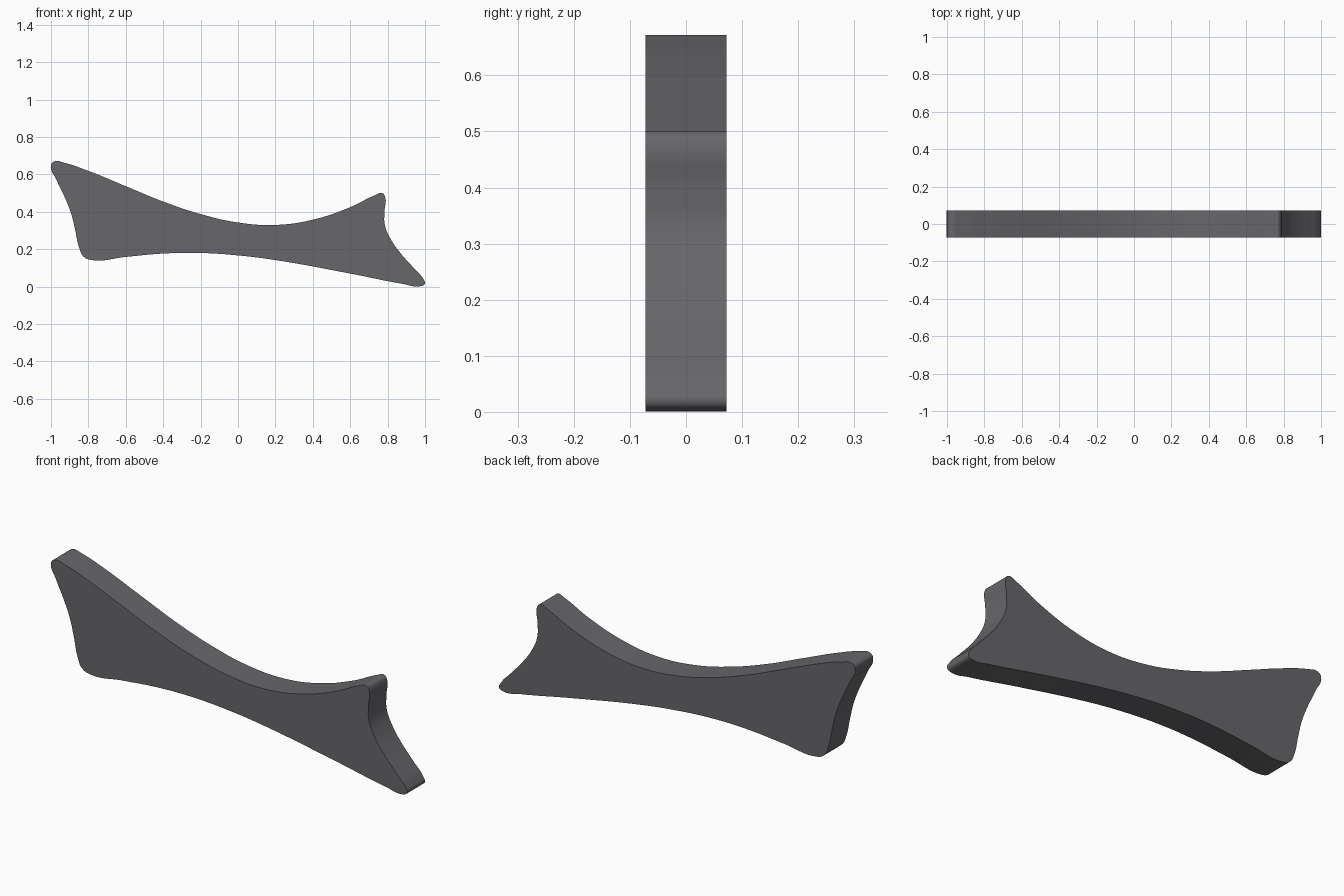
import bpy, math

if "Cube" in bpy.data.objects:
    bpy.data.objects.remove(bpy.data.objects["Cube"])

# Side outline (x, z), clockwise from the upper left tip
outline = [
    (-1.0, 0.65), (-0.98, 0.67), (-0.925, 0.661), (-0.80, 0.619), (-0.60, 0.537),
    (-0.40, 0.455), (-0.20, 0.388), (0.0, 0.343), (0.20, 0.33), (0.40, 0.358),
    (0.60, 0.425), (0.735, 0.49), (0.77, 0.50), (0.786, 0.482), (0.783, 0.40),
    (0.785, 0.33), (0.815, 0.257), (0.87, 0.178), (0.935, 0.105), (0.988, 0.045),
    (0.999, 0.016), (0.973, 0.002), (0.88, 0.015), (0.60, 0.07), (0.20, 0.142),
    (0.0, 0.167), (-0.20, 0.18), (-0.40, 0.177), (-0.60, 0.159), (-0.78, 0.142),
    (-0.825, 0.16), (-0.85, 0.21), (-0.87, 0.30), (-0.892, 0.39), (-0.925, 0.475),
    (-0.97, 0.57),
]

# Smooth closed curve, filled and extruded across y
curve = bpy.data.curves.new("curved_plate", 'CURVE')
curve.dimensions = '2D'
curve.fill_mode = 'BOTH'
curve.extrude = 0.072
curve.resolution_u = 8
spline = curve.splines.new('BEZIER')
spline.bezier_points.add(len(outline) - 1)
spline.use_cyclic_u = True
for bp, (x, z) in zip(spline.bezier_points, outline):
    bp.co = (x, z, 0)
    bp.handle_left_type = bp.handle_right_type = 'AUTO'

plate = bpy.data.objects.new("curved_plate", curve)
plate.rotation_euler.x = math.pi / 2
bpy.context.collection.objects.link(plate)
bpy.context.view_layer.objects.active = plate
plate.select_set(True)

# Mesh with welded rims, smooth edge band and flat sides
bpy.ops.object.convert(target='MESH')
bpy.ops.object.transform_apply(location=False, rotation=True, scale=False)
bpy.ops.object.mode_set(mode='EDIT')
bpy.ops.mesh.select_all(action='SELECT')
bpy.ops.mesh.remove_doubles(threshold=0.0001)
bpy.ops.mesh.normals_make_consistent(inside=False)
bpy.ops.object.mode_set(mode='OBJECT')
bpy.ops.object.shade_smooth_by_angle(angle=math.radians(40))

# Dark grey finish
mat = bpy.data.materials.new("dark_grey")
mat.diffuse_color = (0.135, 0.135, 0.147, 1)
mat.use_nodes = True
mat.node_tree.nodes["Principled BSDF"].inputs["Base Color"].default_value = mat.diffuse_color
plate.data.materials.clear()
plate.data.materials.append(mat)
